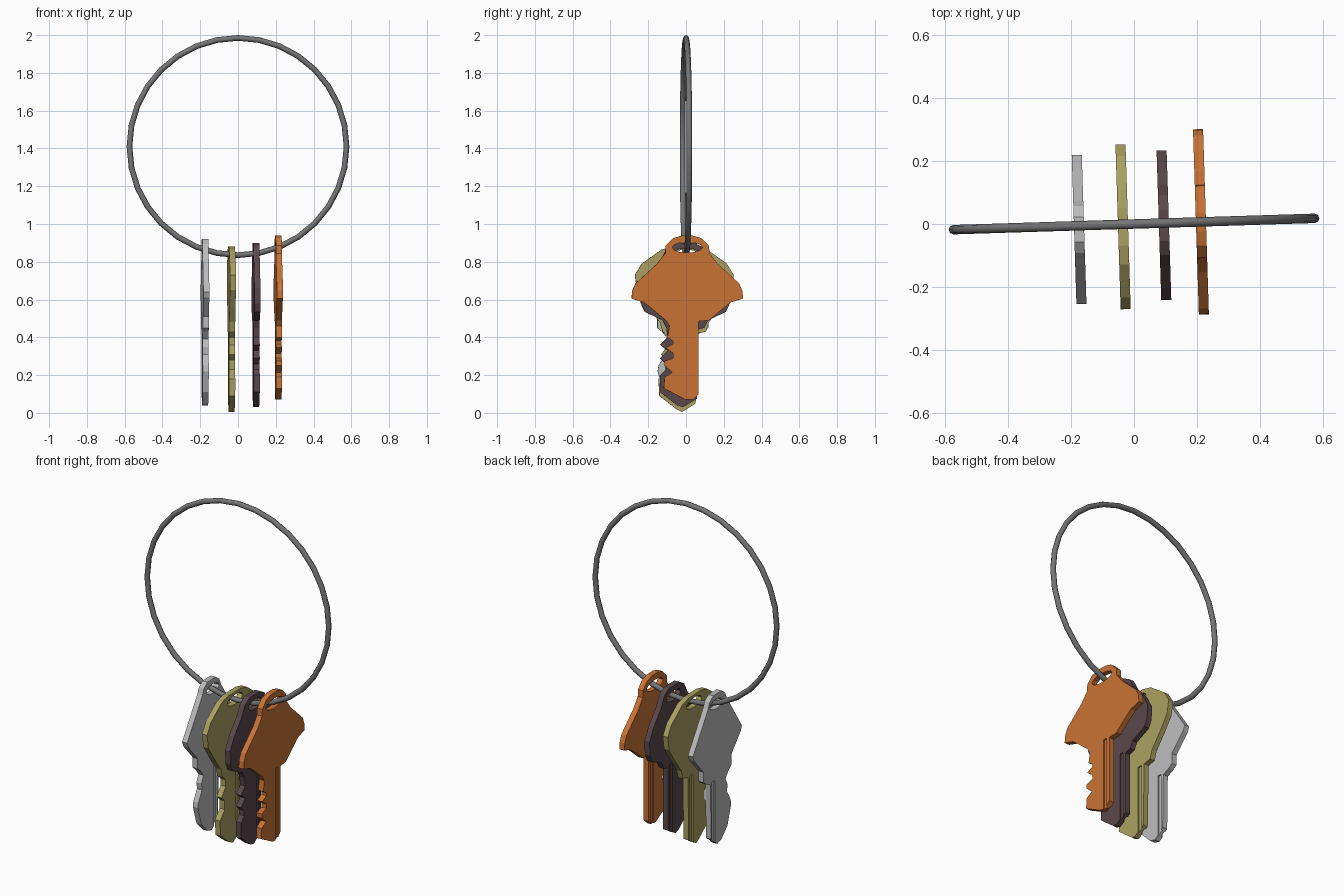
import bpy, bmesh, math

if "Cube" in bpy.data.objects:
    bpy.data.objects.remove(bpy.data.objects["Cube"])

TILT = math.radians(1.8)
RING_Z, RING_R = 1.41, 0.575
THICK = 0.032


def material(name, rgb):
    m = bpy.data.materials.new(name)
    m.diffuse_color = (*rgb, 1)
    m.use_nodes = True
    m.node_tree.nodes["Principled BSDF"].inputs["Base Color"].default_value = m.diffuse_color
    return m


def add_prism(bm, outline, x0, x1):
    """Extrude a closed (y, z) outline from x0 to x1."""
    a = [bm.verts.new((x0, y, z)) for y, z in outline]
    b = [bm.verts.new((x1, y, z)) for y, z in outline]
    bm.faces.new(a)
    bm.faces.new(b[::-1])
    for i in range(len(a)):
        j = (i + 1) % len(a)
        bm.faces.new((a[j], a[i], b[i], b[j]))


def finish(bm, name):
    bmesh.ops.recalc_face_normals(bm, faces=bm.faces)
    me = bpy.data.meshes.new(name)
    bm.to_mesh(me)
    bm.free()
    ob = bpy.data.objects.new(name, me)
    bpy.context.collection.objects.link(ob)
    return ob


def rect(y0, y1, z0, z1):
    return [(y0, z0), (y1, z0), (y1, z1), (y0, z1)]


def make_key(name, x, mid, head, blade, hole_w, groove_top, mat):
    """head: half outline (top to shoulder), mirrored; blade: right side, tip, teeth."""
    right = [(mid + w, z) for w, z in head]
    left = [(mid - w, z) for w, z in reversed(head)]
    bm = bmesh.new()
    add_prism(bm, right + blade + left, -THICK / 2, THICK / 2)
    key = finish(bm, name)

    # cutter: oval ring hole plus a long groove on each face
    hz = RING_Z - math.sqrt(RING_R ** 2 - x ** 2)
    bm = bmesh.new()
    oval = [(hole_w * math.cos(t), hz + 0.028 * math.sin(t))
            for t in (i * math.tau / 12 for i in range(12))]
    add_prism(bm, oval, -0.1, 0.1)
    for s in (-1, 1):
        x0, x1 = sorted((s * (THICK / 2 - 0.007), s * 0.1))
        add_prism(bm, rect(0.012, 0.038, -0.1, groove_top), x0, x1)
    cutter = finish(bm, name + "_cutter")
    cutter.hide_render = True

    mod = key.modifiers.new("cut", 'BOOLEAN')
    mod.operation, mod.solver, mod.object = 'DIFFERENCE', 'EXACT', cutter
    bpy.context.view_layer.objects.active = key
    bpy.ops.object.modifier_apply(modifier=mod.name)
    bpy.data.objects.remove(cutter)

    key.location = (x, x * math.tan(TILT), 0)
    key.rotation_euler.z = TILT
    if mat:
        key.data.materials.append(mat)


# Ring
bpy.ops.mesh.primitive_torus_add(
    major_segments=32, minor_segments=8, major_radius=RING_R, minor_radius=0.015,
    location=(0, 0, RING_Z), rotation=(math.pi / 2, 0, TILT))
ring = bpy.context.object
ring.name = "ring"
ring.data.materials.append(material("steel", (0.18, 0.18, 0.18)))
bpy.ops.object.shade_smooth_by_angle(angle=math.radians(50))

# Silver key: angular pentagon head
make_key("silver_key", -0.175, -0.012,
         [(0.04, 0.92), (0.075, 0.895), (0.09, 0.86), (0.237, 0.64), (0.225, 0.61),
          (0.135, 0.51), (0.135, 0.45), (0.11, 0.43)],
         [(0.055, 0.41), (0.05, 0.09), (-0.01, 0.04), (-0.05, 0.05), (-0.11, 0.11),
          (-0.145, 0.22), (-0.14, 0.25), (-0.105, 0.31), (-0.11, 0.35), (-0.09, 0.39)],
         0.06, 0.42, material("silver", (0.5, 0.5, 0.5)))

# Brass key: wide rounded head
make_key("brass_key", -0.035, -0.008,
         [(0.06, 0.88), (0.12, 0.865), (0.225, 0.79), (0.262, 0.73), (0.25, 0.65),
          (0.19, 0.56), (0.13, 0.48), (0.115, 0.43)],
         [(0.06, 0.42), (0.052, 0.05), (-0.02, 0.005), (-0.05, 0.02), (-0.14, 0.09),
          (-0.145, 0.18), (-0.10, 0.23), (-0.10, 0.28), (-0.13, 0.31), (-0.09, 0.36),
          (-0.09, 0.40)],
         0.075, 0.42, material("brass", (0.40, 0.35, 0.12)))

# Dark key: bell-shaped head
make_key("dark_key", 0.095, -0.007,
         [(0.05, 0.90), (0.095, 0.875), (0.13, 0.81), (0.2, 0.73), (0.238, 0.66),
          (0.236, 0.58), (0.215, 0.535), (0.12, 0.49), (0.1, 0.45)],
         [(0.055, 0.44), (0.055, 0.075), (-0.02, 0.03), (-0.05, 0.04), (-0.14, 0.11),
          (-0.14, 0.2), (-0.11, 0.23), (-0.11, 0.26), (-0.14, 0.29), (-0.1, 0.33),
          (-0.14, 0.36), (-0.1, 0.40)],
         0.07, 0.45, material("dark", (0.10, 0.065, 0.07)))

# Orange key: broad winged head
make_key("orange_key", 0.213, 0.0,
         [(0.03, 0.938), (0.075, 0.925), (0.115, 0.885), (0.117, 0.845), (0.16, 0.79),
          (0.275, 0.685), (0.292, 0.645), (0.295, 0.605), (0.23, 0.585), (0.18, 0.545),
          (0.115, 0.49)],
         [(0.06, 0.485), (0.06, 0.1), (0.03, 0.07), (-0.01, 0.07), (-0.125, 0.13),
          (-0.12, 0.19), (-0.08, 0.215), (-0.12, 0.25), (-0.12, 0.275), (-0.075, 0.29),
          (-0.075, 0.315), (-0.115, 0.345), (-0.075, 0.365), (-0.075, 0.38), (-0.105, 0.4),
          (-0.095, 0.46)],
         0.08, 0.49, material("orange", (0.58, 0.17, 0.035)))
